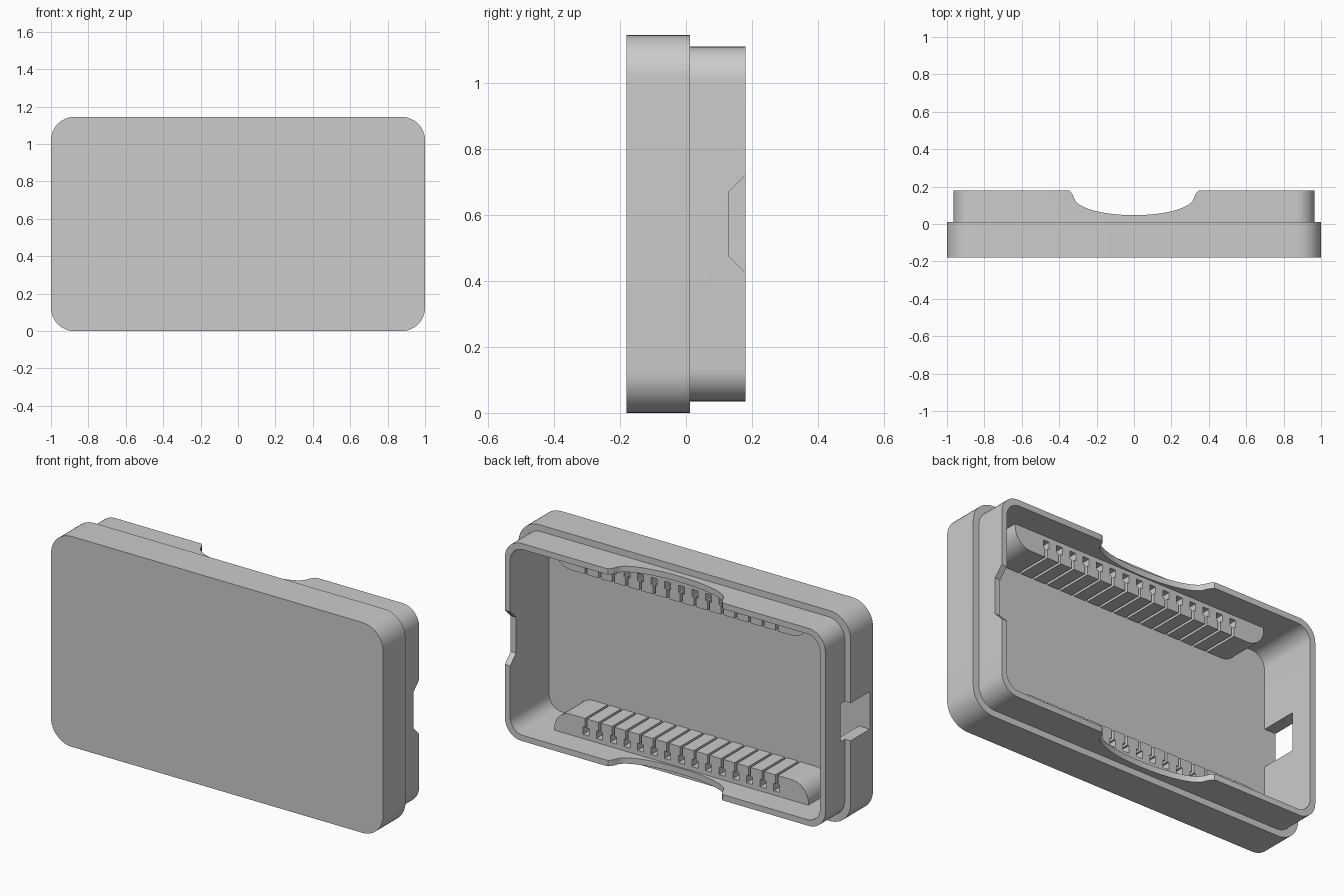
import bpy
import bmesh
from math import cos, sin, pi
from mathutils import Vector

if "Cube" in bpy.data.objects:
    bpy.data.objects.remove(bpy.data.objects["Cube"], do_unlink=True)

HEIGHT = 1.145
MID_Z = HEIGHT / 2
FLOOR_Y = -0.155

grey = bpy.data.materials.new("light grey plastic")
grey.use_nodes = True
colour = (0.6, 0.6, 0.6, 1)
grey.diffuse_color = colour
grey.node_tree.nodes["Principled BSDF"].inputs["Base Color"].default_value = colour


def finish(bm, name):
    bmesh.ops.recalc_face_normals(bm, faces=bm.faces)
    mesh = bpy.data.meshes.new(name)
    bm.to_mesh(mesh)
    bm.free()
    obj = bpy.data.objects.new(name, mesh)
    bpy.context.collection.objects.link(obj)
    mesh.materials.append(grey)
    return obj


def activate(obj):
    bpy.ops.object.select_all(action='DESELECT')
    obj.select_set(True)
    bpy.context.view_layer.objects.active = obj


def prism(name, points, direction):
    """Extrude a closed outline along a direction."""
    bm = bmesh.new()
    face = bm.faces.new([bm.verts.new(p) for p in points])
    extruded = bmesh.ops.extrude_face_region(bm, geom=[face], use_keep_orig=True)
    moved = [v for v in extruded["geom"] if isinstance(v, bmesh.types.BMVert)]
    bmesh.ops.translate(bm, verts=moved, vec=Vector(direction))
    return finish(bm, name)


def rounded_ring(bm, half_x, half_z, radius, y, steps=12):
    """Rounded rectangle of vertices in the xz plane."""
    ring = []
    for quarter, (sx, sz) in enumerate([(1, 1), (-1, 1), (-1, -1), (1, -1)]):
        for i in range(steps + 1):
            a = (quarter + i / steps) * pi / 2
            ring.append(bm.verts.new((sx * (half_x - radius) + radius * cos(a), y,
                                      MID_Z + sz * (half_z - radius) + radius * sin(a))))
    return ring


# Tray: stepped outer wall, rim, and hollow inside, lofted ring by ring
bm = bmesh.new()
inset = 0.035
wall = 0.067
rings = [rounded_ring(bm, 1 - d, MID_Z - d, 0.125 - d * 0.7, y) for d, y in
         [(0, -0.18), (0, 0.012), (inset, 0.012), (inset, 0.18), (wall, 0.18), (wall, FLOOR_Y)]]
for lower, upper in zip(rings, rings[1:]):
    for i in range(len(lower)):
        j = (i + 1) % len(lower)
        bm.faces.new((lower[i], lower[j], upper[j], upper[i]))
bm.faces.new(rings[0])
bm.faces.new(rings[-1])
tray = finish(bm, "tray")

# Finger scoops through the long rims
half_scoop = [(0.36, 0.3), (0.36, 0.18), (0.345, 0.178), (0.335, 0.168), (0.325, 0.15)]
half_scoop += [(0.32 * cos(a), 0.143 - 0.096 * sin(a))
               for a in [i * pi / 32 for i in range(1, 16)]]
scoop = half_scoop + [(0, 0.047)] + [(-x, y) for x, y in reversed(half_scoop)]
scoop_cutter = prism("scoop_cutter", [(x, y, -0.2) for x, y in scoop], (0, 0, 1.6))

# Tapered notch in one short rim
notch = [(0.13, 0.475), (0.13, 0.67), (0.2, 0.74), (0.2, 0.405)]
notch_cutter = prism("notch_cutter", [(0.85, y, z) for y, z in notch], (0.3, 0, 0))

# Port through the opposite short wall
port = [(FLOOR_Y + 0.002, 0.47), (FLOOR_Y + 0.002, 0.675), (0.05, 0.675), (0.05, 0.47)]
port_cutter = prism("port_cutter", [(-1.1, y, z) for y, z in port], (0.25, 0, 0))

for cutter in (scoop_cutter, notch_cutter, port_cutter):
    cutter.hide_render = True
    mod = tray.modifiers.new("cut", 'BOOLEAN')
    mod.operation = 'DIFFERENCE'
    mod.solver = 'EXACT'
    mod.object = cutter
    activate(tray)
    bpy.ops.object.modifier_apply(modifier=mod.name)
    bpy.data.objects.remove(cutter, do_unlink=True)

# Slotted ledges: one outline with rounded ends and a row of keyhole slots
SLOTS = 15
PITCH = 0.082
LEDGE_TOP = 0.18
END = 0.765
ROUND = 0.1
outline = [(-END, 0.05)]
outline += [(-END + ROUND - ROUND * cos(a), LEDGE_TOP - ROUND + ROUND * sin(a))
            for a in [i * pi / 20 for i in range(11)]]
keyhole = [(-0.007, LEDGE_TOP), (-0.007, 0.13), (-0.018, 0.13), (-0.018, 0.09)]
keyhole += [(-x, z) for x, z in reversed(keyhole)]
for s in range(SLOTS):
    centre = (s - (SLOTS - 1) / 2) * PITCH
    outline += [(centre + x, z) for x, z in keyhole]
outline += [(END - ROUND + ROUND * sin(a), LEDGE_TOP - ROUND + ROUND * cos(a))
            for a in [i * pi / 20 for i in range(11)]]
outline.append((END, 0.05))

parts = [tray]
for name, flip in (("bottom_slotted_ledge", False), ("top_slotted_ledge", True)):
    points = [(x, FLOOR_Y - 0.005, HEIGHT - z if flip else z) for x, z in outline]
    parts.append(prism(name, points, (0, 0.2, 0)))

for part in parts:
    activate(part)
    bpy.ops.object.shade_smooth_by_angle(angle=pi / 6)
